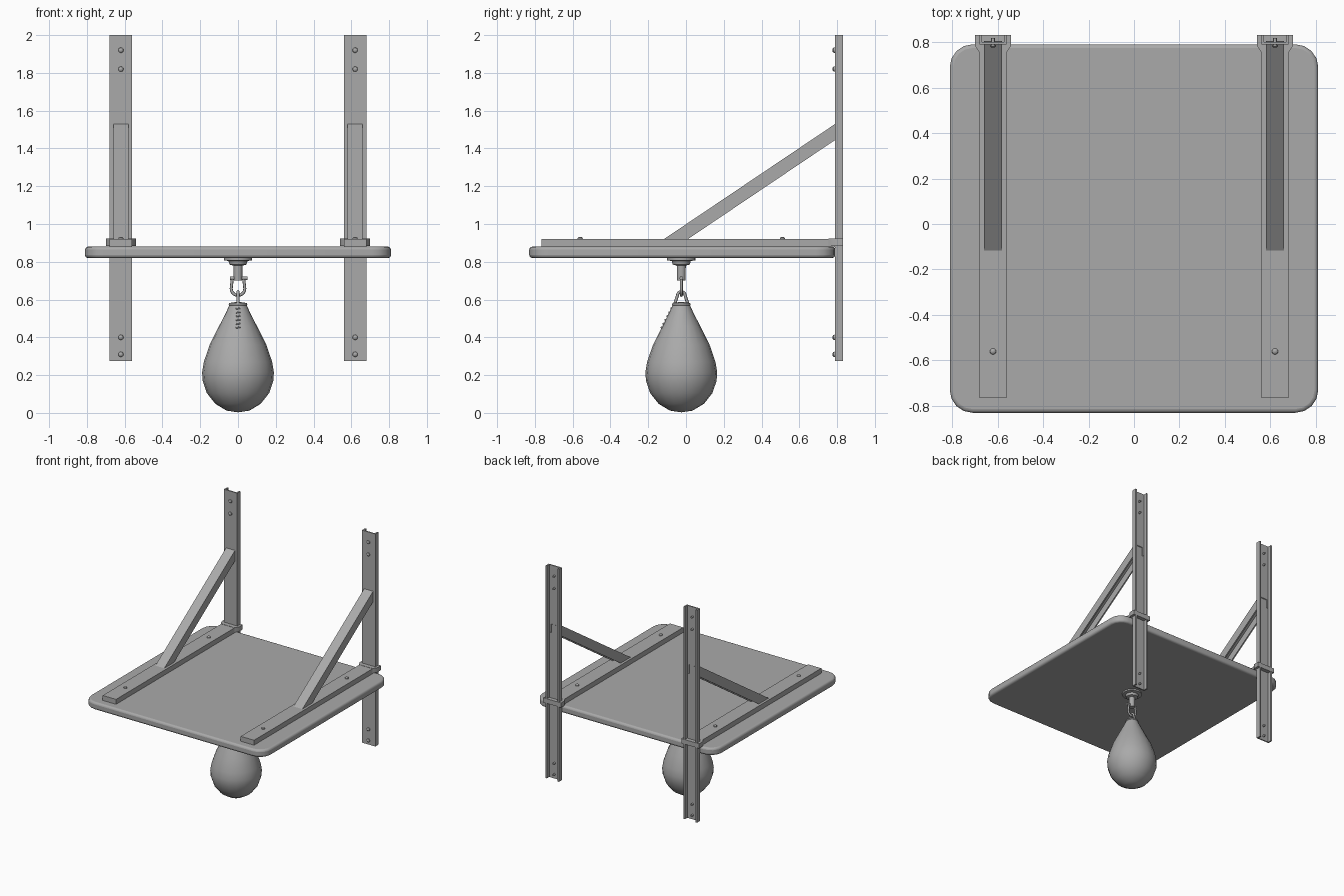
import bpy, bmesh, math
from mathutils import Matrix, Vector

cube = bpy.data.objects.get("Cube")
if cube:
    bpy.data.objects.remove(cube, do_unlink=True)

GREY = (0.4, 0.4, 0.4, 1)
metal = bpy.data.materials.new("plain grey")
metal.use_nodes = True
metal.diffuse_color = GREY
metal.node_tree.nodes["Principled BSDF"].inputs["Base Color"].default_value = GREY

X, Y, Z = Vector((1, 0, 0)), Vector((0, 1, 0)), Vector((0, 0, 1))
BAG_Y = -0.025


def finish(name, data):
    obj = bpy.data.objects.new(name, data)
    bpy.context.collection.objects.link(obj)
    data.materials.append(metal)
    return obj


def mesh_object(name, bm):
    bmesh.ops.recalc_face_normals(bm, faces=bm.faces)
    mesh = bpy.data.meshes.new(name)
    bm.to_mesh(mesh)
    bm.free()
    return finish(name, mesh)


def prism(name, profile, u, v, origin, length):
    """Extrude a flat profile, drawn along u and v, in the direction u x v."""
    bm = bmesh.new()
    origin = Vector(origin)
    face = bm.faces.new([bm.verts.new(origin + u * a + v * b) for a, b in profile])
    ext = bmesh.ops.extrude_face_region(bm, geom=[face])["geom"]
    moved = [g for g in ext if isinstance(g, bmesh.types.BMVert)]
    bmesh.ops.translate(bm, verts=moved, vec=u.cross(v) * length)
    return mesh_object(name, bm)


def lathe(name, profile, steps, centre=(0, 0, 0), axis=Z):
    """Spin (radius, height) points around an axis."""
    bm = bmesh.new()
    verts = [bm.verts.new((r, 0, h)) for r, h in profile]
    edges = [bm.edges.new(pair) for pair in zip(verts, verts[1:])]
    bmesh.ops.spin(bm, geom=verts + edges, cent=(0, 0, 0), axis=Z,
                   angle=math.tau, steps=steps)
    bmesh.ops.remove_doubles(bm, verts=bm.verts, dist=0.0005)
    turn = Z.rotation_difference(axis).to_matrix().to_4x4()
    bm.transform(Matrix.Translation(centre) @ turn)
    return mesh_object(name, bm)


def rod(name, points, radius):
    curve = bpy.data.curves.new(name, "CURVE")
    curve.dimensions = "3D"
    curve.bevel_depth = radius
    curve.bevel_resolution = 2
    curve.use_fill_caps = True
    spline = curve.splines.new("POLY")
    spline.points.add(len(points) - 1)
    for point, co in zip(spline.points, points):
        point.co = (*co, 1)
    return finish(name, curve)


def bolt(name, centre, axis):
    lathe(name, [(0, -0.03), (0.008, -0.03), (0.008, 0), (0.014, 0),
                 (0.013, 0.007), (0.007, 0.012), (0, 0.013)], 12, centre, axis)


def arc(radius, start, end, steps=10):
    angles = [start + (end - start) * i / steps for i in range(steps + 1)]
    return [(radius * math.cos(a), radius * math.sin(a)) for a in angles]


# Platform board with rounded corners and edges
corners = []
for i, (sx, sy) in enumerate([(1, 1), (-1, 1), (-1, -1), (1, -1)]):
    corners += [(sx * 0.71 + a, sy * 0.71 - 0.02 + b)
                for a, b in arc(0.1, i * math.pi / 2, (i + 1) * math.pi / 2, 4)]
board = prism("platform_board", corners, X, Y, (0, 0, 0.82), 0.06)
bevel = board.modifiers.new("round_edge", "BEVEL")
bevel.width = 0.016
bevel.segments = 3
bevel.limit_method = "ANGLE"
bevel.angle_limit = math.radians(50)

# Wall brackets, one per side
CHANNEL = [(-0.06, 0), (0.06, 0), (0.06, 0.04), (0.048, 0.04),
           (0.048, 0.01), (-0.048, 0.01), (-0.048, 0.04), (-0.06, 0.04)]
for side, sx in (("left", 1), ("right", -1)):
    x = sx * 0.62
    # Upright channel, open at the back
    prism(f"{side}_upright", CHANNEL, X, Y, (x, 0.79, 0.275), 1.725)
    for z in (0.31, 0.4, 1.82, 1.92):
        bolt(f"{side}_wall_bolt", (x, 0.788, z), -Y)
    # Arm lying on the board
    prism(f"{side}_arm", [(-0.06, -0.765), (0.06, -0.765), (0.06, 0.79), (-0.06, 0.79)],
          X, Y, (x, 0, 0.878), 0.042)
    for y in (-0.56, 0.51):
        bolt(f"{side}_arm_bolt", (x, y, 0.919), Z)
    # Flared collar around the upright
    prism(f"{side}_collar", [(-0.06, 0.755), (0.06, 0.755), (0.08, 0.785), (0.08, 0.832),
                             (-0.08, 0.832), (-0.08, 0.785)], X, Y, (x, 0, 0.884), 0.038)
    # Diagonal brace: top web and two side flanges
    prism(f"{side}_brace_web", [(-0.12, 0.918), (-0.1, 0.918), (0.805, 1.525), (0.805, 1.54)],
          Y, Z, (x - 0.04, 0, 0), 0.08)
    for edge in (-0.04, 0.03):
        prism(f"{side}_brace_flange", [(-0.12, 0.918), (0.007, 0.918),
                                       (0.805, 1.455), (0.805, 1.54)],
              Y, Z, (x + edge, 0, 0), 0.01)

# Swivel mount under the board
lathe("swivel_mount", [(0, 0.822), (0.075, 0.822), (0.075, 0.808), (0.05, 0.804),
                       (0.045, 0.785), (0.024, 0.78), (0.022, 0.7), (0, 0.7)],
      20, (0, BAG_Y, 0))

# Shackle with its cross pin
bow = arc(0.036, math.pi, math.tau)
rod("shackle", [(-0.03, BAG_Y, 0.715)] + [(a, BAG_Y, 0.658 + b) for a, b in bow]
    + [(0.03, BAG_Y, 0.715)], 0.008)
rod("shackle_pin", [(-0.042, BAG_Y, 0.713), (0.05, BAG_Y, 0.713)], 0.01)

# Eye loop on top of the bag
loop = arc(0.02, 0, math.pi)
rod("bag_eye", [(0, BAG_Y + 0.034, 0.58)] + [(0, BAG_Y + a, 0.622 + b) for a, b in loop]
    + [(0, BAG_Y - 0.034, 0.58)], 0.008)

# Pear-shaped bag and its neck collar
lathe("punch_bag", [(0, 0.003), (0.06, 0.012), (0.12, 0.048), (0.165, 0.105), (0.187, 0.17),
                    (0.19, 0.215), (0.181, 0.27), (0.15, 0.36), (0.1, 0.46),
                    (0.062, 0.535), (0.045, 0.572), (0, 0.575)], 20, (0, BAG_Y, 0))
lathe("neck_collar", [(0, 0.565), (0.044, 0.562), (0.05, 0.572), (0.046, 0.582), (0, 0.588)],
      20, (0, BAG_Y, 0))

# Lacing down the front of the bag
for i in range(6):
    z = 0.45 + i * 0.02
    y = BAG_Y - 0.105 + i * 0.0103
    rod("lace", [(-0.012, y, z), (0.012, y, z + 0.004)], 0.004)

# Smooth the round parts and keep hard edges crisp
bpy.ops.object.select_all(action="DESELECT")
for obj in bpy.context.collection.objects:
    if obj.type == "MESH" and obj.data.materials.get(metal.name):
        obj.select_set(True)
        bpy.context.view_layer.objects.active = obj
bpy.ops.object.shade_smooth_by_angle(angle=math.radians(40))
